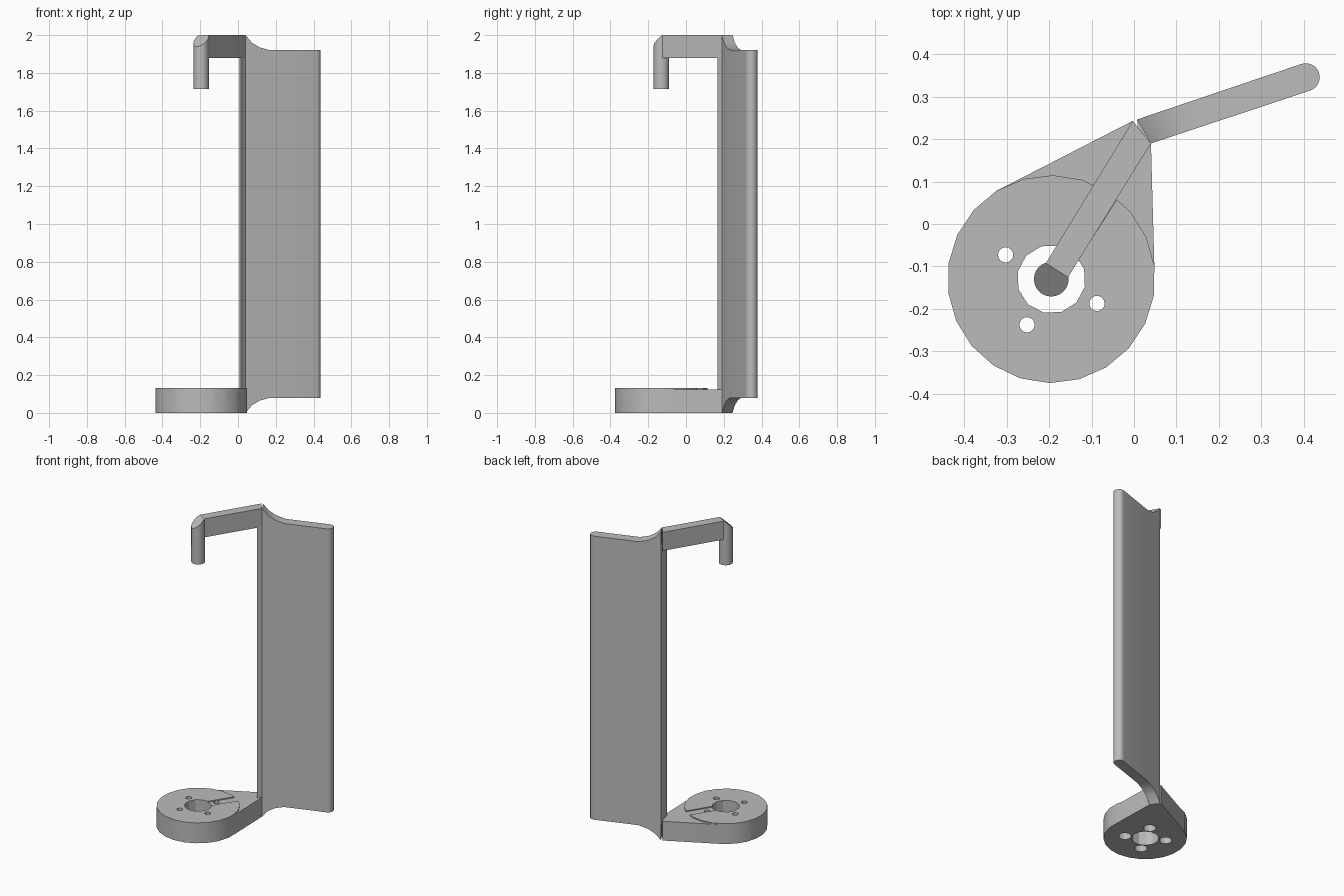
import bpy, bmesh, math
from mathutils import Vector

if "Cube" in bpy.data.objects:
    bpy.data.objects.remove(bpy.data.objects["Cube"], do_unlink=True)

GREY = (0.5, 0.5, 0.5, 1)
mat = bpy.data.materials.new("plain grey")
mat.use_nodes = True
mat.diffuse_color = GREY
mat.node_tree.nodes["Principled BSDF"].inputs["Base Color"].default_value = GREY

CENTRE = Vector((-0.195, -0.13))   # shared axis of hub and pin
TIP_BACK = Vector((-0.003, 0.243))
TIP_FRONT = Vector((0.04, 0.19))
ARM_DIR = Vector((0.535, 0.845)).normalized()
ARM_SIDE = Vector((-ARM_DIR.y, ARM_DIR.x))


def finish(name, bm):
    bmesh.ops.recalc_face_normals(bm, faces=bm.faces)
    mesh = bpy.data.meshes.new(name)
    bm.to_mesh(mesh)
    bm.free()
    mesh.materials.append(mat)
    obj = bpy.data.objects.new(name, mesh)
    bpy.context.collection.objects.link(obj)
    return obj


def prism_mesh(points, low, high):
    bm = bmesh.new()
    face = bm.faces.new([bm.verts.new((p[0], p[1], low)) for p in points])
    top = bmesh.ops.extrude_face_region(bm, geom=[face])["geom"]
    verts = [v for v in top if isinstance(v, bmesh.types.BMVert)]
    bmesh.ops.translate(bm, verts=verts, vec=(0, 0, high - low))
    return bm


def prism(name, points, low, high):
    return finish(name, prism_mesh(points, low, high))


def ring(centre, radius, sides, phase=0.0):
    angles = [phase + math.tau * i / sides for i in range(sides)]
    return [centre + radius * Vector((math.cos(a), math.sin(a))) for a in angles]


def combine(target, other, operation):
    mod = target.modifiers.new("combine", "BOOLEAN")
    mod.object, mod.operation, mod.solver = other, operation, "EXACT"
    bpy.context.view_layer.objects.active = target
    bpy.ops.object.modifier_apply(modifier=mod.name)
    bpy.data.objects.remove(other, do_unlink=True)


# Base: teardrop plate with a slightly raised round pad
rim = ring(CENTRE, 0.245, 22, math.pi / 22 * 0.9)
bm = bmesh.new()
for p in rim + [TIP_BACK, TIP_FRONT]:
    for z in (0, 0.125):
        bm.verts.new((p.x, p.y, z))
bmesh.ops.convex_hull(bm, input=bm.verts)
bmesh.ops.dissolve_limit(bm, angle_limit=0.01, verts=bm.verts, edges=bm.edges)
base = finish("base", bm)
combine(base, prism("pad", rim, 0.1, 0.132), "UNION")

# Shallow channel in the pad below the arm
half = ARM_SIDE * 0.03
far = CENTRE + ARM_DIR * 0.3
combine(base, prism("channel", [CENTRE - half, far - half, far + half, CENTRE + half],
                    0.125, 0.2), "DIFFERENCE")

# Bore and four counterbored screw holes
combine(base, prism("bore", ring(CENTRE, 0.081, 12, 0.3), -0.1, 0.3), "DIFFERENCE")
for i in range(4):
    a = math.radians(62 + 90 * i)
    hole = CENTRE + 0.122 * Vector((math.cos(a), math.sin(a)))
    combine(base, prism("hole", ring(hole, 0.018, 16), -0.1, 0.3), "DIFFERENCE")
    combine(base, prism("counterbore", ring(hole, 0.038, 12), -0.1, 0.07), "DIFFERENCE")

# Wall: paired front and back points, with flared ends and a rounded far edge
run = Vector((0.949, 0.314))
across = Vector((-run.y, run.x))
end, radius = Vector((0.405, 0.346)), 0.033
start_front, start_back = TIP_FRONT, TIP_BACK + run * 0.011
sections = []
for t, inset in ((0, 0), (0.09, 0.04), (0.2, 0.065), (0.34, 0.08)):
    sections.append((start_front.lerp(end - across * radius, t),
                     start_back.lerp(end + across * radius, t), inset))
for i in range(7):
    a = math.pi / 2 * i / 6
    tip = end + run * radius * math.sin(a)
    side = across * radius * math.cos(a)
    sections.append((tip - side, tip + side, 0.08))
bm = bmesh.new()
loops = []
for f, b, inset in sections:
    loops.append([bm.verts.new((p.x, p.y, z)) for p, z in
                  ((f, inset), (f, 2 - inset), (b, 2 - inset), (b, inset))])
for one, two in zip(loops, loops[1:]):
    for i in range(4):
        j = (i + 1) % 4
        bm.faces.new((one[i], one[j], two[j], two[i]))
bm.faces.new(loops[0])
bmesh.ops.remove_doubles(bm, verts=bm.verts, dist=1e-5)
wall = finish("wall", bm)

# Narrow nose along the near edge of the wall
nose = prism("wall_nose", [start_back, (0.009, 0.22), (0.02, 0.167), (0.034, 0.181),
                           start_front], 0.1, 1.9)

# Arm
chord = CENTRE + ARM_DIR * 0.025
arm = prism("arm", [chord + ARM_SIDE * 0.031, chord - ARM_SIDE * 0.031,
                    TIP_FRONT, TIP_BACK], 1.88, 2)

# Pin with a sloped top falling away from the arm
bm = prism_mesh(ring(CENTRE, 0.041, 24), 1.714, 2)
cut = bmesh.ops.bisect_plane(bm, geom=bm.verts[:] + bm.edges[:] + bm.faces[:],
                             plane_co=(chord.x, chord.y, 2),
                             plane_no=(-ARM_DIR.x, -ARM_DIR.y, 1.1), clear_outer=True)
edges = [e for e in cut["geom_cut"] if isinstance(e, bmesh.types.BMEdge)]
bmesh.ops.holes_fill(bm, edges=edges)
pin = finish("pin", bm)

bpy.ops.object.select_all(action="DESELECT")
for obj in (base, wall, nose, arm, pin):
    obj.select_set(True)
bpy.context.view_layer.objects.active = base
bpy.ops.object.shade_smooth_by_angle(angle=math.radians(29))
